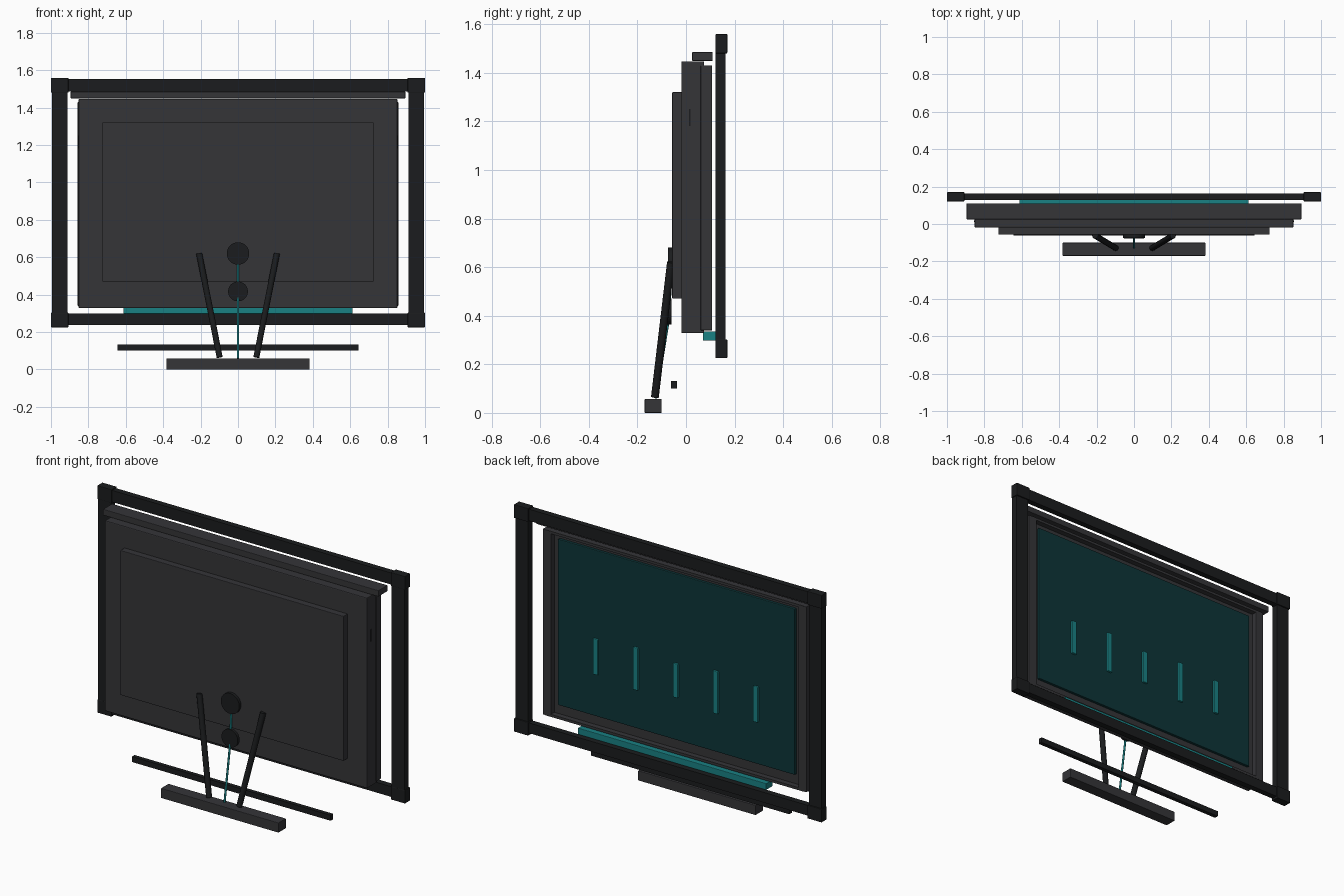
import bpy
from math import pi
from mathutils import Vector

if "Cube" in bpy.data.objects:
    bpy.data.objects.remove(bpy.data.objects["Cube"])


def material(name, r, g, b):
    m = bpy.data.materials.new(name)
    m.diffuse_color = (r, g, b, 1)
    m.use_nodes = True
    m.node_tree.nodes["Principled BSDF"].inputs["Base Color"].default_value = m.diffuse_color
    return m


GREY = material("dark_grey", 0.035, 0.035, 0.039)
BLACK = material("black", 0.011, 0.012, 0.013)
TEAL = material("teal", 0.01, 0.22, 0.23)
SCREEN = material("screen_teal", 0.004, 0.036, 0.04)


def box(name, x, y, z, mat, bevel=0.0):
    """Box from (min, max) ranges on each axis."""
    r = (x, y, z)
    bpy.ops.mesh.primitive_cube_add(size=1, location=[(a + b) / 2 for a, b in r])
    o = bpy.context.object
    o.name = name
    o.scale = [b - a for a, b in r]
    bpy.ops.object.transform_apply(location=False, rotation=False, scale=True)
    o.data.materials.append(mat)
    if bevel:
        m = o.modifiers.new("bevel", 'BEVEL')
        m.width = bevel
        m.segments = 2
    return o


def rod(name, a, b, radius, mat, sides=12):
    """Cylinder between two points."""
    a, b = Vector(a), Vector(b)
    d = b - a
    bpy.ops.mesh.primitive_cylinder_add(vertices=sides, radius=radius, depth=d.length,
                                        location=(a + b) / 2)
    o = bpy.context.object
    o.name = name
    o.rotation_euler = d.to_track_quat('Z', 'Y').to_euler()
    o.data.materials.append(mat)
    bpy.ops.object.shade_smooth_by_angle(angle=pi / 4)
    return o


def span(s, a, b):
    """Range mirrored to side s."""
    return tuple(sorted((s * a, s * b)))


# Housing, raised cover and top strip
box("housing", (-.852, .852), (-.019, .075), (.328, 1.447), GREY, .005)
box("raised_cover", (-.725, .725), (-.057, -.015), (.47, 1.32), GREY, .003)
box("top_strip", (-.895, .895), (.025, .11), (1.449, 1.485), GREY, .003)
box("top_lip", (-.84, .84), (.06, .107), (1.415, 1.43), GREY)
box("bottom_lip", (-.84, .84), (.06, .107), (.34, .355), GREY)

# Display panel with five level bars
box("display", (-.77, .77), (.06, .09), (.412, 1.387), SCREEN, .004)
for i, h in enumerate((.21, .25, .20, .25, .21)):
    x = (i - 2) * .26
    box("level_bar", (x - .016, x + .016), (.085, .102), (.765 - h / 2, .765 + h / 2), TEAL, .004)

# Outer frame
box("frame_top", (-.93, .93), (.127, .162), (1.485, 1.553), BLACK)
box("frame_bottom", (-.93, .93), (.127, .162), (.238, .298), BLACK)
for s in (-1, 1):
    box("frame_side", span(s, .912, .995), (.122, .162), (.26, 1.53), BLACK)
    for z in ((.225, .303), (1.48, 1.559)):
        box("frame_corner", span(s, .907, 1), (.121, .17), z, BLACK, .003)
    box("housing_rail", span(s, .803, .857), (.06, .107), (.34, 1.43), GREY, .003)
    box("side_button", span(s, .845, .856), (.012, .018), (1.18, 1.25), BLACK)
    # Slanted stand legs
    rod("stand_leg", (s * .098, -.128, .065), (s * .208, -.062, .62), .016, BLACK)

# Lower light strip, floating bar and base
box("light_strip", (-.612, .612), (.07, .13), (.297, .335), TEAL, .003)
box("lower_bar", (-.645, .645), (-.062, -.038), (.1, .132), BLACK)
box("stand_base", (-.382, .382), (-.17, -.1), (0, .058), GREY, .003)

# Pivot discs and cable
rod("upper_disc", (0, -.074, .62), (0, -.05, .62), .06, BLACK, 32)
rod("lower_disc", (0, -.078, .417), (0, -.06, .417), .053, BLACK, 32)
curve = bpy.data.curves.new("cable", 'CURVE')
curve.dimensions = '3D'
curve.bevel_depth = .006
curve.bevel_resolution = 2
curve.use_fill_caps = True
points = [(-0.125, .06), (-.07, .4), (-.062, .6)]
sp = curve.splines.new('POLY')
sp.points.add(len(points) - 1)
for p, (y, z) in zip(sp.points, points):
    p.co = (0, y, z, 1)
cable = bpy.data.objects.new("cable", curve)
curve.materials.append(TEAL)
bpy.context.collection.objects.link(cable)
